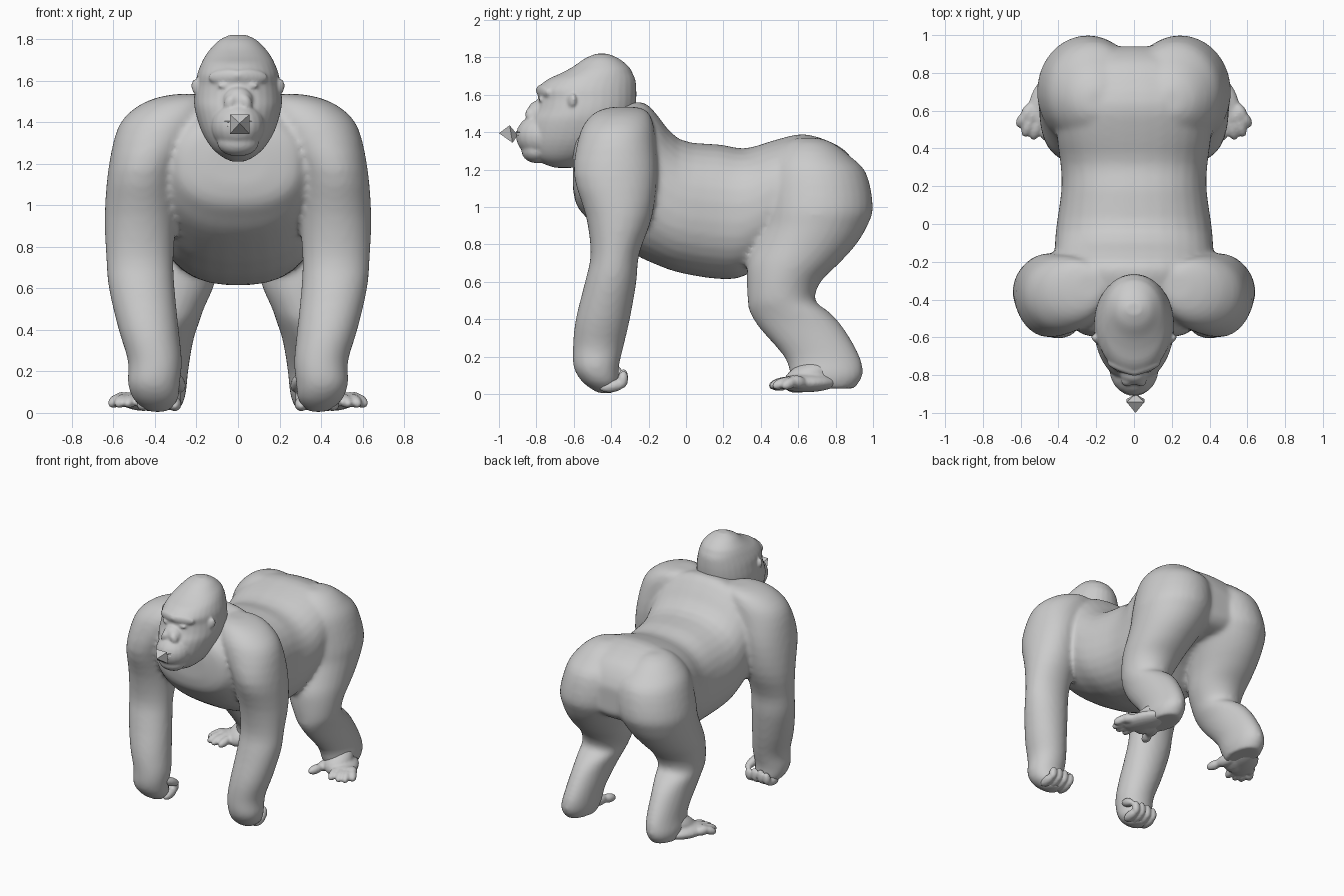
import bpy, bmesh, math
from mathutils import Vector, Matrix

if "Cube" in bpy.data.objects:
    bpy.data.objects.remove(bpy.data.objects["Cube"])

fur = bpy.data.materials.new("grey")
fur.diffuse_color = (0.6, 0.6, 0.6, 1)
fur.use_nodes = True
fur.node_tree.nodes["Principled BSDF"].inputs["Base Color"].default_value = fur.diffuse_color


def refine(rows, steps=3):
    """Smooth spline through the section rows."""
    out = []
    for i in range(len(rows) - 1):
        a, b, c, d = (rows[max(0, min(len(rows) - 1, i + k))] for k in (-1, 0, 1, 2))
        for s in range(steps):
            t = s / steps
            out.append([0.5 * (2 * q + (r - p) * t + (2 * p - 5 * q + 4 * r - w) * t * t
                               + (3 * q - p - 3 * r + w) * t ** 3)
                        for p, q, r, w in zip(a, b, c, d)])
    return out + [list(rows[-1])]


def loft(bm, sections, axis="z", side=1, power=2.3, n=32):
    """Closed loft; each section is (height, a0, a1, b0, b1) along the axis."""
    rings = []
    for h, a0, a1, b0, b1 in refine(sections):
        ring = []
        for i in range(n):
            t = 2 * math.pi * (i + 0.5) / n
            c, s = math.cos(t), math.sin(t)
            a = (a0 + a1) / 2 + (a1 - a0) / 2 * math.copysign(abs(c) ** (2 / power), c)
            b = (b0 + b1) / 2 + (b1 - b0) / 2 * math.copysign(abs(s) ** (2 / power), s)
            co = (a * side, b, h) if axis == "z" else (a * side, h, b)
            ring.append(bm.verts.new(co))
        rings.append(ring)
    faces = [bm.faces.new(rings[0]), bm.faces.new(rings[-1])]
    for p, q in zip(rings, rings[1:]):
        for i in range(n):
            j = (i + 1) % n
            faces.append(bm.faces.new((p[i], p[j], q[j], q[i])))
    bmesh.ops.recalc_face_normals(bm, faces=faces)


def blob(bm, center, size, direction=(0, 0, 1), side=1):
    """Ellipsoid with its local z along the direction."""
    c, d = Vector(center), Vector(direction)
    c.x *= side
    d.x *= side
    m = (Matrix.Translation(c) @ d.to_track_quat("Z", "Y").to_matrix().to_4x4()
         @ Matrix.Diagonal((*size, 1)))
    bmesh.ops.create_uvsphere(bm, u_segments=20, v_segments=14, radius=1, matrix=m)


def bone(bm, a, b, r, side):
    """Rounded finger or toe segment from a to b."""
    a, b = Vector(a), Vector(b)
    blob(bm, (a + b) / 2, (r, r, (b - a).length / 2 + r * 0.7), b - a, side)


def finish(bm, name, voxel=0, smooth=0):
    me = bpy.data.meshes.new(name)
    bm.to_mesh(me)
    bm.free()
    ob = bpy.data.objects.new(name, me)
    bpy.context.collection.objects.link(ob)
    me.materials.append(fur)
    if voxel:
        mod = ob.modifiers.new("merge", "REMESH")
        mod.mode = "VOXEL"
        mod.voxel_size = voxel
        mod.use_smooth_shade = True
        mod = ob.modifiers.new("relax", "SMOOTH")
        mod.factor = 0.5
        mod.iterations = smooth
    return ob


# Body: torso, arms and legs merged into one skin
bm = bmesh.new()
torso = [(-.605, .14, 1.10, 1.30), (-.585, .27, 1.01, 1.39), (-.53, .33, .94, 1.45),
         (-.45, .37, .86, 1.50), (-.28, .41, .75, 1.56), (-.19, .42, .705, 1.535),
         (-.04, .415, .65, 1.365), (.18, .385, .615, 1.335), (.32, .39, .635, 1.315),
         (.48, .41, .76, 1.36), (.64, .40, .84, 1.39), (.82, .34, .87, 1.325),
         (.90, .24, .90, 1.24), (.94, .14, .95, 1.15)]
loft(bm, [(y, -r, r, z0, z1) for y, r, z0, z1 in torso], "y", 1, 2.4)
arm = [(1.535, .17, .30, -.40, -.26), (1.515, .15, .40, -.47, -.21),
       (1.465, .14, .50, -.53, -.18), (1.37, .17, .58, -.575, -.165),
       (1.17, .28, .625, -.60, -.155), (.95, .295, .642, -.535, -.18),
       (.75, .31, .635, -.51, -.25), (.60, .305, .622, -.54, -.265),
       (.40, .285, .575, -.59, -.30), (.25, .27, .53, -.605, -.335),
       (.14, .28, .53, -.60, -.36), (.06, .29, .50, -.55, -.36),
       (.005, .34, .43, -.47, -.38)]
leg = [(1.37, .15, .25, .59, .71), (1.34, .08, .33, .53, .79), (1.27, 0, .41, .46, .88),
       (1.18, -.03, .465, .42, .965), (1.0, -.02, .51, .41, 1.0),
       (.90, .005, .51, .40, .97), (.80, .05, .505, .365, .91),
       (.70, .09, .50, .33, .82), (.60, .12, .49, .325, .72),
       (.50, .165, .48, .33, .69), (.44, .185, .47, .34, .765),
       (.35, .215, .46, .395, .845), (.20, .24, .46, .525, .93),
       (.10, .25, .475, .56, .945), (.03, .27, .46, .60, .90)]
for s in (1, -1):
    loft(bm, arm, "z", s, 2.05)
    loft(bm, leg, "z", s, 2.0)
finish(bm, "body", 0.016, 8)

# Hands: curled fingers and thumb against each fist
for s, label in ((1, "left"), (-1, "right")):
    bm = bmesh.new()
    for i in range(4):
        x = .305 + i * .05
        up = .03 if i in (1, 2) else .02
        bone(bm, (x, -.44, .035), (x, -.35, .05), .033, s)
        bone(bm, (x, -.34, .05), (x - .005, -.335, .085 + up), .028, s)
    bone(bm, (.30, -.46, .17), (.275, -.36, .12), .032, s)
    finish(bm, label + "_fingers", 0.009, 2)

# Feet: sole, four turned-out toes and a spread big toe
for s, label in ((1, "left"), (-1, "right")):
    bm = bmesh.new()
    blob(bm, (.45, .65, .06), (.10, .05, .17), (.38, -.9, -.02), s)
    blob(bm, (.40, .65, .095), (.10, .075, .14), (.2, -.9, -.4), s)
    for bx, tx, ty in ((.44, .47, .46), (.48, .53, .465), (.52, .575, .48), (.54, .605, .53)):
        mid = ((bx + tx) / 2, (.62 + ty) / 2, .07)
        bone(bm, (bx, .62, .06), mid, .035, s)
        bone(bm, mid, (tx, ty, .045), .03, s)
    bone(bm, (.35, .66, .06), (.32, .54, .055), .04, s)
    bone(bm, (.32, .54, .055), (.295, .47, .045), .033, s)
    finish(bm, label + "_foot", 0.01, 3)

# Head: skull, brow, muzzle, nose, lids and ears
bm = bmesh.new()
skull = [(1.82, .04, -.48, -.42), (1.795, .09, -.54, -.36), (1.75, .135, -.605, -.305),
         (1.715, .16, -.67, -.285), (1.68, .178, -.745, -.27), (1.63, .197, -.795, -.265),
         (1.58, .205, -.79, -.265), (1.52, .212, -.805, -.27), (1.46, .208, -.835, -.28),
         (1.36, .178, -.85, -.33), (1.28, .13, -.825, -.45), (1.235, .08, -.77, -.55),
         (1.21, .03, -.70, -.60)]
loft(bm, [(z, -r, r, y0, y1) for z, r, y0, y1 in skull], "z", 1, 2.05)
blob(bm, (0, -.77, 1.38), (.13, .14, .12))
blob(bm, (0, -.80, 1.30), (.10, .08, .065))
blob(bm, (0, -.79, 1.50), (.075, .06, .07))
for s in (1, -1):
    blob(bm, (.06, -.765, 1.62), (.022, .035, .09), (1, .38, -.08), s)
    blob(bm, (.036, -.83, 1.495), (.03, .03, .042), (-.4, 0, 1), s)
    blob(bm, (.07, -.77, 1.575), (.03, .022, .012), (0, 0, 1), s)
    blob(bm, (.203, -.61, 1.57), (.016, .028, .038), (.2, .2, 1), s)
finish(bm, "head", 0.009, 6)

# Mouth line: thin lip ridges around the muzzle front
bm = bmesh.new()
for z in (1.402, 1.382):
    blob(bm, (0, -.85, z), (.085, .06, .009))
for f in bm.faces:
    f.smooth = True
finish(bm, "lips")

# Small double pyramid held in front of the mouth
bm = bmesh.new()
ring = [bm.verts.new((.008 + x * .047, -.935 - z * .008, 1.39 + z * .047))
        for x, z in ((-1, -1), (1, -1), (1, 1), (-1, 1))]
tips = [bm.verts.new((.008, -1.0, 1.395)), bm.verts.new((.008, -.90, 1.385))]
for i in range(4):
    for t in tips:
        bm.faces.new((ring[i], ring[(i + 1) % 4], t))
bmesh.ops.recalc_face_normals(bm, faces=bm.faces[:])
finish(bm, "leaf_bud")
